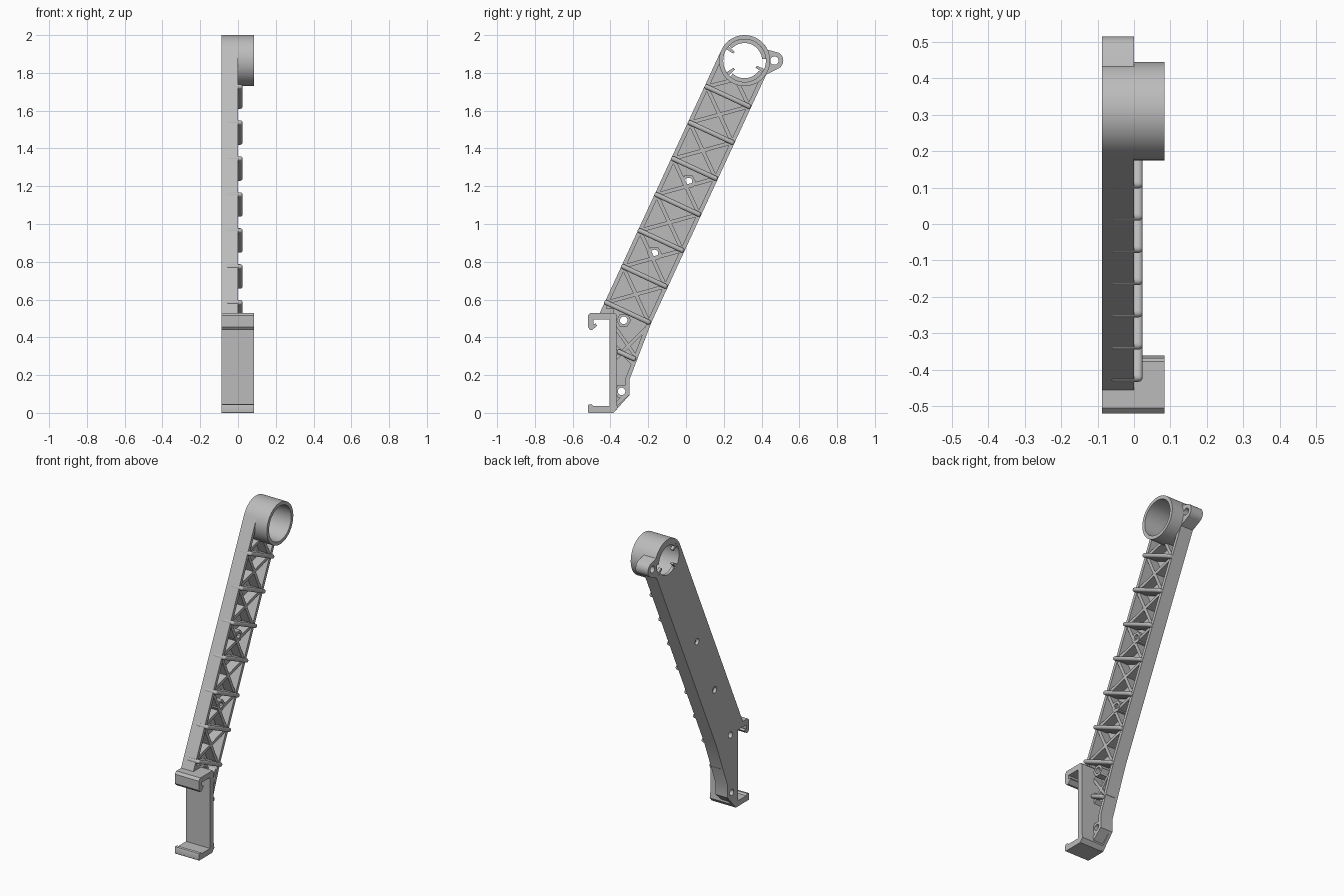
import bpy, bmesh, math
from mathutils import Vector, Matrix

if "Cube" in bpy.data.objects:
    bpy.data.objects.remove(bpy.data.objects["Cube"])

grey = bpy.data.materials.new("plain grey")
grey.use_nodes = True
GREY = (0.5, 0.5, 0.5, 1)
grey.diffuse_color = GREY
grey.node_tree.nodes["Principled BSDF"].inputs["Base Color"].default_value = GREY

# Main dimensions: the arm leans in the YZ plane, x is its thickness
BACK, FLOOR, RIM, WIDE = -0.088, -0.068, 0.0, 0.084
RING = Vector((0.31, 1.865))
R_OUT, R_IN, WALL = 0.135, 0.113, 0.022
TILT = math.radians(24.93)
ALONG = Vector((math.sin(TILT), math.cos(TILT)))
ACROSS = Vector((math.cos(TILT), -math.sin(TILT)))
TO_YZ = Matrix(((0, 0, 1, 0), (1, 0, 0, 0), (0, 1, 0, 0), (0, 0, 0, 1)))
parts = []


def finish(name, mesh):
    obj = bpy.data.objects.new(name, mesh)
    bpy.context.collection.objects.link(obj)
    mesh.materials.clear()
    mesh.materials.append(grey)
    parts.append(obj)
    return obj


def prism(name, loops, x0, x1):
    """Extrude an outline with holes, given in (y, z), from x0 to x1."""
    curve = bpy.data.curves.new(name, 'CURVE')
    curve.dimensions = '2D'
    curve.fill_mode = 'BOTH'
    curve.extrude = (x1 - x0) / 2
    for loop in loops:
        spline = curve.splines.new('POLY')
        spline.points.add(len(loop) - 1)
        for point, co in zip(spline.points, loop):
            point.co = (co[0], co[1], 0, 1)
        spline.use_cyclic_u = True
    temp = bpy.data.objects.new(name + "_outline", curve)
    bpy.context.collection.objects.link(temp)
    bpy.context.view_layer.update()
    mesh = bpy.data.meshes.new_from_object(temp)
    bpy.data.objects.remove(temp)
    mesh.transform(Matrix.Translation(((x0 + x1) / 2, 0, 0)) @ TO_YZ)
    bm = bmesh.new()
    bm.from_mesh(mesh)
    bmesh.ops.remove_doubles(bm, verts=bm.verts, dist=1e-5)
    bmesh.ops.recalc_face_normals(bm, faces=bm.faces)
    bm.to_mesh(mesh)
    bm.free()
    return finish(name, mesh)


def arc(center, radius, a0, a1, steps):
    return [Vector(center) + radius * Vector((math.cos(a), math.sin(a)))
            for a in (a0 + (a1 - a0) * i / steps for i in range(steps + 1))]


def circle(center, radius, steps=32):
    return arc(center, radius, 0, math.tau, steps)[:-1]


def sector(name, r0, r1, deg0, deg1, x0, x1):
    a0, a1 = math.radians(deg0), math.radians(deg1)
    loop = arc(RING, r1, a0, a1, 20) + arc(RING, r0, a1, a0, 20)
    return prism(name, [loop], x0, x1)


def inset(loop, t):
    """Offset a counter-clockwise loop inwards with mitred corners."""
    result = []
    for i, p in enumerate(loop):
        e0 = (p - loop[i - 1]).normalized()
        e1 = (loop[(i + 1) % len(loop)] - p).normalized()
        n0, n1 = Vector((-e0.y, e0.x)), Vector((-e1.y, e1.x))
        result.append(p + (n0 + n1) * t / (1 + n0.dot(n1)))
    return result


def bar(name, p, q, width, x0, x1):
    side = (q - p).normalized() * width / 2
    side = Vector((-side.y, side.x))
    return prism(name, [[p - side, q - side, q + side, p + side]], x0, x1)


def on_arm(s, w):
    """Point at distance s below the ring centre, w across the arm."""
    return RING - ALONG * s + ACROSS * w


# Arm: a flat back with a raised rim around it
outline = [Vector(p) for p in ((-0.405, 0), (-0.38, 0.004), (-0.299, 0.095),
                               (-0.299, 0.177), (-0.183, 0.479))]
outline += arc(RING, R_OUT, -TILT, math.pi - TILT, 32)
outline += [Vector(p) for p in ((-0.456, 0.53), (-0.405, 0.53))]
hole_spots = [(-0.341, 0.114), (-0.33, 0.49), (-0.167, 0.844), (0.013, 1.225)]
prism("arm_back", [outline, circle(RING, R_IN, 64)]
      + [circle(p, 0.02, 20) for p in hole_spots], BACK, FLOOR)
rim = [Vector((-0.405, 0))] + outline[2:]
prism("arm_rim", [rim, inset(rim, WALL)], FLOOR, RIM)

# Screw bosses
for p in hole_spots:
    prism("screw_boss", [circle(p, 0.039, 6), circle(p, 0.02, 20)], FLOOR, -0.004)

# Ring with its inner lip and catches
prism("ring", [circle(RING, R_OUT, 64), circle(RING, R_IN, 64)], BACK, WIDE)
for start, end in ((5, 135), (-132, -35)):
    sector("ring_lip", 0.093, R_IN + 0.005, start, end, BACK, FLOOR)
for angle in (143, 218, -28):
    sector("ring_catch", 0.07, R_IN + 0.005, angle - 5, angle + 5, BACK, FLOOR)

# Lug beside the ring
lug = Vector((0.468, 1.865))
lug_loop = (arc(lug, 0.047, -1.1, 1.1, 14)
            + [RING + Vector((0.113, 0.06)), RING + Vector((0.113, -0.075))])
prism("lug", [lug_loop, circle(lug, 0.022, 24)], BACK, RIM)

# Rounded cross ribs
PITCH, FIRST, HALF = 0.21, 0.21, 0.135


def cross_rib(center, length):
    mesh = bpy.data.meshes.new("cross_rib")
    bm = bmesh.new()
    bmesh.ops.create_cube(bm, size=1)
    bmesh.ops.scale(bm, vec=(0.09, length, 0.026), verts=bm.verts)
    bm.to_mesh(mesh)
    bm.free()
    rib = finish("cross_rib", mesh)
    rib.location = (-0.021, center.x, center.y)
    rib.rotation_euler.x = -TILT
    bevel = rib.modifiers.new("round", 'BEVEL')
    bevel.width = 0.012
    bevel.segments = 4


for i in range(7):
    cross_rib(on_arm(FIRST + PITCH * i, 0), 2 * HALF)
cross_rib(Vector((-0.315, 0.305)), 0.11)

# Crossed braces in each bay
REACH = HALF - WALL / 2
for i in range(6):
    top, low = FIRST + PITCH * i, FIRST + PITCH * (i + 1)
    for side in (-1, 1):
        ends = on_arm(top, side * REACH), on_arm(low, -side * REACH)
        bar("brace", *ends, 0.02, FLOOR, -0.006)
for side in (-1, 1):
    bar("top_brace", on_arm(FIRST, side * REACH), on_arm(0.125, side * 0.02),
        0.02, FLOOR, -0.006)
foot = [(-0.38, 0.46), (-0.26, 0.29), (-0.21, 0.45), (-0.37, 0.29),
        (-0.37, 0.35), (-0.28, 0.26)]
for p, q in zip(foot[::2], foot[1::2]):
    bar("foot_brace", Vector(p), Vector(q), 0.018, FLOOR, -0.006)

# Clip: upright plate, bottom lip and top hook in one profile
clip = [(-0.516, 0), (-0.384, 0), (-0.362, 0.025), (-0.368, 0.06),
        (-0.368, 0.52), (-0.378, 0.53), (-0.505, 0.53), (-0.52, 0.515),
        (-0.52, 0.455), (-0.508, 0.44), (-0.495, 0.44), (-0.47, 0.462),
        (-0.478, 0.473), (-0.49, 0.468), (-0.49, 0.495), (-0.405, 0.495),
        (-0.405, 0.036), (-0.49, 0.036), (-0.5, 0.046), (-0.516, 0.044),
        (-0.52, 0.035), (-0.52, 0.006)]
prism("clip", [clip], BACK, WIDE)

# Smooth the curved walls, keep the edges sharp
bpy.ops.object.select_all(action='DESELECT')
for obj in parts:
    obj.select_set(True)
bpy.context.view_layer.objects.active = parts[0]
bpy.ops.object.shade_smooth_by_angle(angle=math.radians(30))
